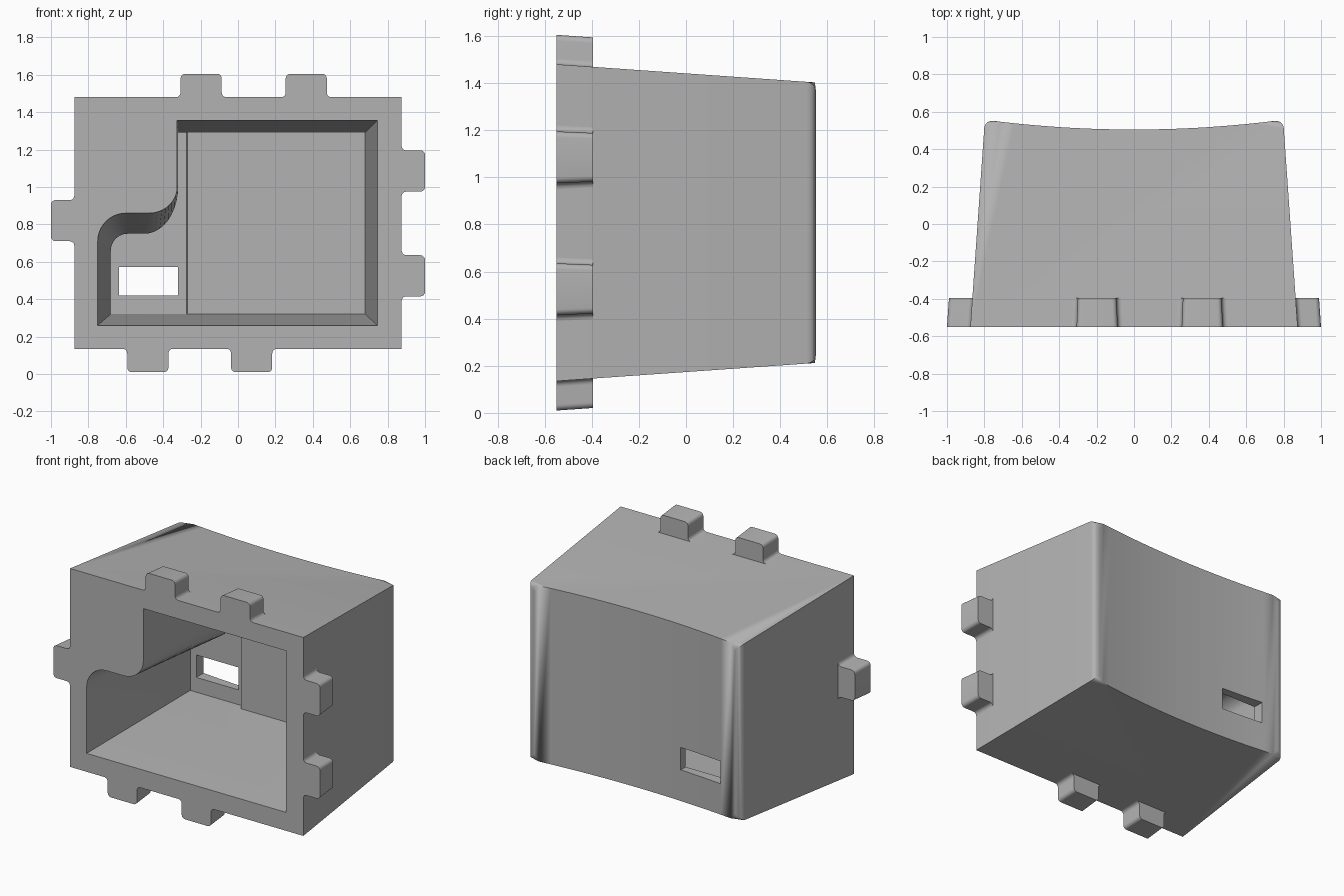
import bpy, bmesh
from math import cos, sin, radians

if "Cube" in bpy.data.objects:
    bpy.data.objects.remove(bpy.data.objects["Cube"])

# Single matte grey
grey = bpy.data.materials.new("mid_grey")
grey.use_nodes = True
COLOUR = (0.45, 0.45, 0.45, 1)
grey.diffuse_color = COLOUR
grey.node_tree.nodes["Principled BSDF"].inputs["Base Color"].default_value = COLOUR

FRONT, DRAFT = -0.55, 0.07
HALF_W, TOP, BOTTOM = 0.875, 1.48, 0.135


def finish(name, bm):
    bmesh.ops.recalc_face_normals(bm, faces=bm.faces)
    mesh = bpy.data.meshes.new(name)
    bm.to_mesh(mesh)
    bm.free()
    mesh.materials.append(grey)
    obj = bpy.data.objects.new(name, mesh)
    bpy.context.collection.objects.link(obj)
    return obj


def smooth(obj):
    bpy.ops.object.select_all(action='DESELECT')
    obj.select_set(True)
    bpy.context.view_layer.objects.active = obj
    bpy.ops.object.shade_smooth_by_angle(angle=radians(30))


def arc(cx, cz, rx, rz, start, end, n=10):
    angles = [radians(start + (end - start) * i / n) for i in range(n + 1)]
    return [(cx + rx * cos(a), cz + rz * sin(a)) for a in angles]


def loft(name, ring_a, y_a, ring_b, y_b):
    """Solid between two matching (x, z) outlines at two depths."""
    bm = bmesh.new()
    a = [bm.verts.new((x, y_a, z)) for x, z in ring_a]
    b = [bm.verts.new((x, y_b, z)) for x, z in ring_b]
    bm.faces.new(a)
    bm.faces.new(b)
    for i in range(len(a)):
        j = (i + 1) % len(a)
        bm.faces.new((a[i], a[j], b[j], b[i]))
    bmesh.ops.triangulate(bm, faces=[f for f in bm.faces if len(f.verts) == 4])
    return finish(name, bm)


def cut(obj, cutter):
    mod = obj.modifiers.new("cut", 'BOOLEAN')
    mod.operation, mod.solver, mod.object = 'DIFFERENCE', 'EXACT', cutter
    bpy.ops.object.select_all(action='DESELECT')
    obj.select_set(True)
    bpy.context.view_layer.objects.active = obj
    bpy.ops.object.modifier_apply(modifier=mod.name)
    bpy.data.objects.remove(cutter)


# Housing: drafted block with a hollowed (concave) back and rounded back rim
SEGMENTS = 20
plan = [(-HALF_W, FRONT), (HALF_W, FRONT)]
for i in range(SEGMENTS + 1):
    t = 1 - 2 * i / SEGMENTS
    y = 0.505 + 0.052 * t * t
    plan.append((t * (HALF_W - DRAFT * (0.557 - FRONT)), y))
bm = bmesh.new()
low = [bm.verts.new((x, y, BOTTOM + DRAFT * (y - FRONT))) for x, y in plan]
high = [bm.verts.new((x, y, TOP - DRAFT * (y - FRONT))) for x, y in plan]
bm.faces.new(low)
bm.faces.new(high)
for i in range(len(plan)):
    j = (i + 1) % len(plan)
    bm.faces.new((low[i], low[j], high[j], high[i]))
back = set(low[2:] + high[2:])
ends = {low[2], high[2], low[-1], high[-1]}
rim = []
for e in bm.edges:
    u, v = e.verts
    upright = abs(u.co.z - v.co.z) > 0.5
    if u in back and v in back and (not upright or (u in ends and v in ends)):
        rim.append(e)
bmesh.ops.bevel(bm, geom=rim, offset=0.045, offset_type='OFFSET', segments=5,
                profile=0.5, affect='EDGES', clamp_overlap=True)
housing = finish("housing", bm)

# Main cavity with a rounded ledge in one corner
step_front = arc(-0.475, 1.0, 0.15, 0.14, 0, -90) + arc(-0.6, 0.71, 0.15, 0.15, 90, 180)
step_back = arc(-0.5, 1.0, 0.18, 0.25, 0, -90) + arc(-0.59, 0.66, 0.09, 0.09, 90, 180)
mouth = [(-0.75, 0.26), (0.745, 0.26), (0.745, 1.355), (-0.325, 1.355)] + step_front
floor = [(-0.68, 0.32), (0.68, 0.32), (0.68, 1.29), (-0.32, 1.29)] + step_back
# Extend the cutter slightly past the front along its own taper
DEPTH, OVER = 0.42, 0.02
k = OVER / (DEPTH - FRONT)
mouth_out = [(m[0] + (m[0] - f[0]) * k, m[1] + (m[1] - f[1]) * k)
             for m, f in zip(mouth, floor)]
cut(housing, loft("cavity_cutter", mouth_out, FRONT - OVER, floor, DEPTH))

# Slightly deeper pocket behind the ledge
pocket = [(-0.68, 0.32), (-0.27, 0.32), (-0.27, 1.29), (-0.32, 1.29)] + step_back
deep = [(min(x, -0.275), z) for x, z in pocket]
cut(housing, loft("pocket_cutter", pocket, 0.41, deep, 0.46))

# Cable slot through the back wall
slot = [(-0.635, 0.42), (-0.32, 0.42), (-0.32, 0.572), (-0.635, 0.572)]
cut(housing, loft("slot_cutter", slot, 0.4, slot, 0.7))
smooth(housing)

# Interlocking tabs around the front rim
W, H, R, TAB_DEPTH = 0.11, 0.125, 0.025, 0.155
half = arc(W + R, R, R, R, 270, 180, 5) + arc(W - R, H - R, R, R, 0, 90, 5)
outline = half + [(-u, v) for u, v in reversed(half)]
shrunk = [(u * 0.94, v) for u, v in outline]
place = {
    "top": lambda c, u, v: (c + u, TOP + v),
    "bottom": lambda c, u, v: (c + u, BOTTOM - v),
    "left": lambda c, u, v: (HALF_W + v, c + u),
    "right": lambda c, u, v: (-HALF_W - v, c + u),
}
tabs = {"top": (-0.197, 0.365), "bottom": (-0.482, 0.073),
        "left": (0.525, 1.085), "right": (0.82,)}
for side, centres in tabs.items():
    for n, c in enumerate(centres, 1):
        near = [place[side](c, u, v) for u, v in outline]
        far = [place[side](c, u, v - DRAFT * TAB_DEPTH) for u, v in shrunk]
        smooth(loft(f"{side}_tab_{n}", near, FRONT, far, FRONT + TAB_DEPTH))
